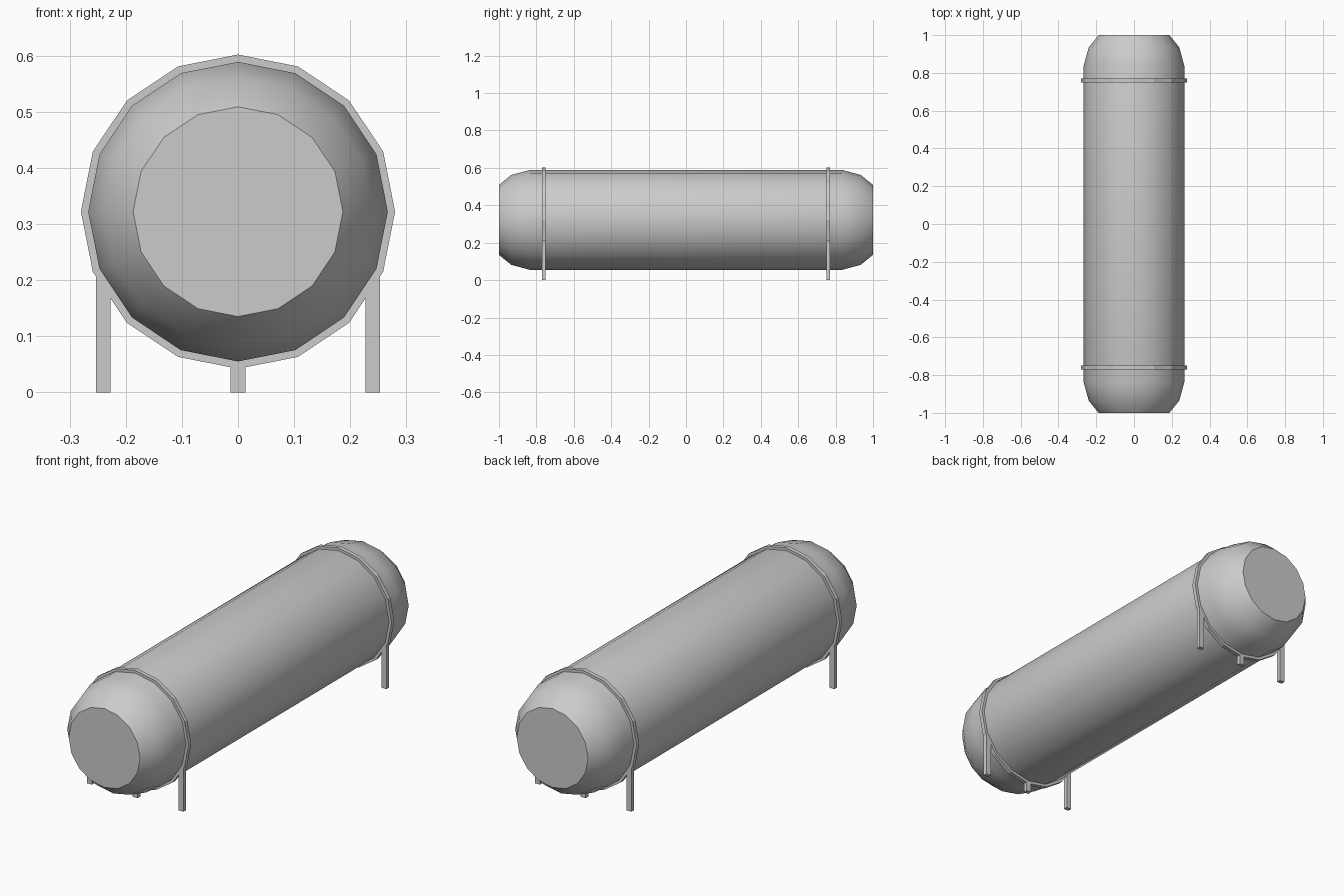
import bpy
import bmesh
import math
from mathutils import Matrix, Vector

SIDES = 16
AXIS_Z = 0.322      # height of the tank's long axis
TANK_R = 0.267
STRAP_Y = 0.76

if "Cube" in bpy.data.objects:
    bpy.data.objects.remove(bpy.data.objects["Cube"], do_unlink=True)

grey = bpy.data.materials.new("grey metal")
grey.use_nodes = True
grey.diffuse_color = (0.6, 0.6, 0.6, 1)
grey.node_tree.nodes["Principled BSDF"].inputs["Base Color"].default_value = (0.6, 0.6, 0.6, 1)


def finish(name, bm, smooth=None):
    """Turn a bmesh into a named, coloured object."""
    bmesh.ops.recalc_face_normals(bm, faces=bm.faces)
    mesh = bpy.data.meshes.new(name)
    bm.to_mesh(mesh)
    bm.free()
    mesh.materials.append(grey)
    obj = bpy.data.objects.new(name, mesh)
    bpy.context.collection.objects.link(obj)
    if smooth:
        bpy.ops.object.select_all(action='DESELECT')
        obj.select_set(True)
        bpy.context.view_layer.objects.active = obj
        bpy.ops.object.shade_smooth_by_angle(angle=math.radians(smooth))
    return obj


def lathe(name, profile, closed=False, smooth=None):
    """Sweep (radius, y) points around the tank's axis."""
    bm = bmesh.new()
    rings = []
    for r, y in profile:
        angles = [math.tau * i / SIDES for i in range(SIDES)]
        rings.append([bm.verts.new((r * math.sin(a), y, AXIS_Z + r * math.cos(a)))
                      for a in angles])
    pairs = list(zip(rings, rings[1:]))
    if closed:
        pairs.append((rings[-1], rings[0]))
    else:
        bm.faces.new(rings[0])
        bm.faces.new(rings[-1])
    for a, b in pairs:
        for i in range(SIDES):
            j = (i + 1) % SIDES
            bm.faces.new((a[i], a[j], b[j], b[i]))
    return finish(name, bm, smooth)


def post(name, x, y, top):
    """Square-cut leg standing on the ground."""
    bm = bmesh.new()
    bmesh.ops.create_cube(bm, size=1, matrix=Matrix.LocRotScale(
        Vector((x, y, top / 2)), None, Vector((0.026, 0.02, top))))
    finish(name, bm)


# Tank body with rounded shoulders and flat ends
shoulder = [(0.187, 1.0), (0.24, 0.935), (TANK_R, 0.835)]
lathe("tank_body", [(r, -y) for r, y in shoulder] + shoulder[::-1], smooth=40)

# Straps and their three legs at each end
for end, side in (("front", -1), ("back", 1)):
    y = side * STRAP_Y
    lathe(end + "_strap", [(0.262, y - 0.01), (0.28, y - 0.01),
                           (0.28, y + 0.01), (0.262, y + 0.01)], closed=True)
    post(end + "_left_leg", 0.24, y, 0.21)
    post(end + "_right_leg", -0.24, y, 0.21)
    post(end + "_middle_leg", 0, y, 0.05)
